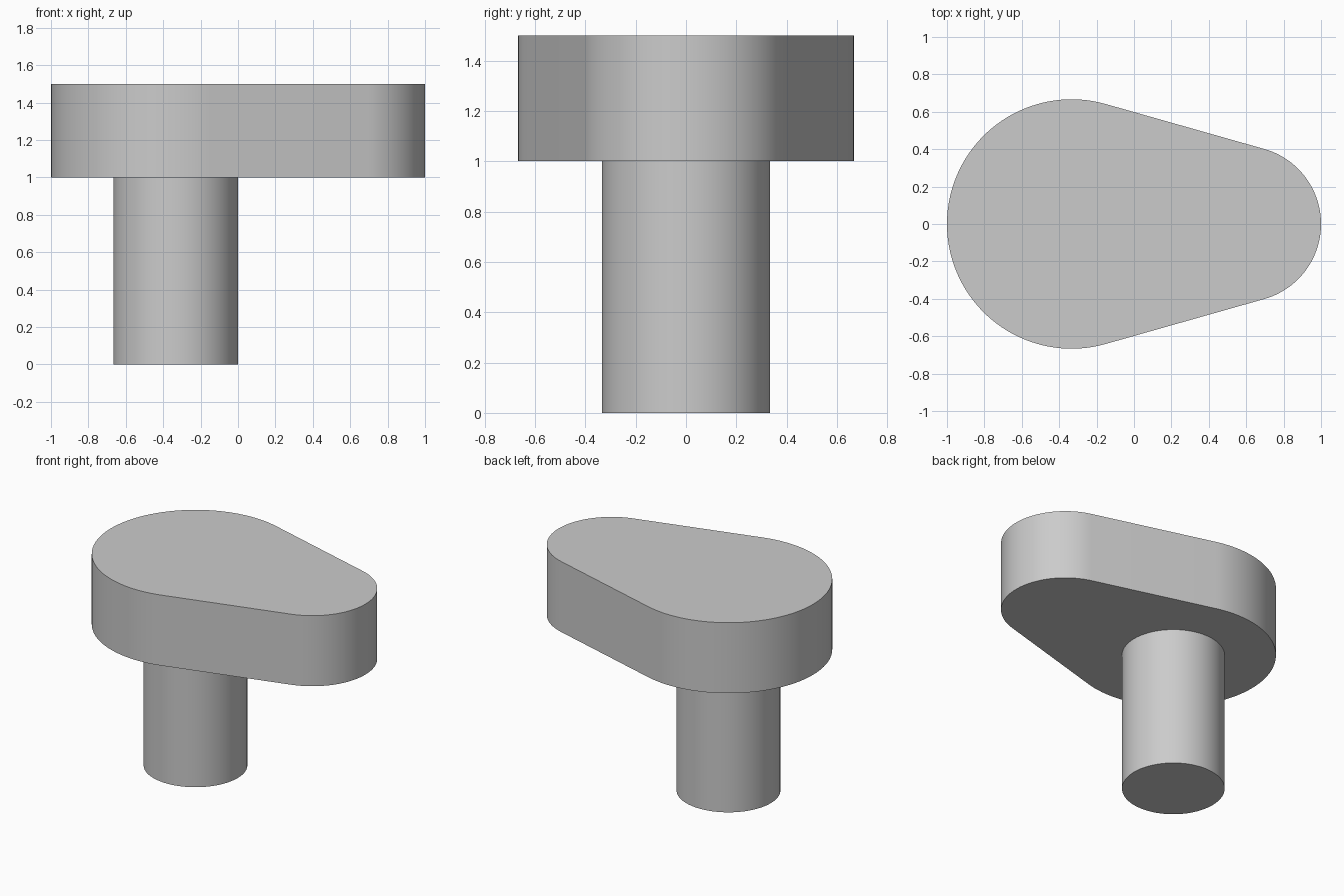
import bpy, bmesh
from math import acos, cos, sin, pi, radians

cube = bpy.data.objects.get("Cube")
if cube:
    bpy.data.objects.remove(cube, do_unlink=True)

# Single plain grey
GREY = (0.6, 0.6, 0.6, 1)
grey = bpy.data.materials.new("plain grey")
grey.use_nodes = True
grey.diffuse_color = GREY
grey.node_tree.nodes["Principled BSDF"].inputs["Base Color"].default_value = GREY


def arc(cx, radius, start, end, steps):
    """Points along an arc centred on the x axis."""
    angles = [start + (end - start) * i / steps for i in range(steps + 1)]
    return [(cx + radius * cos(a), radius * sin(a)) for a in angles]


def extrude_profile(name, outline, bottom, top):
    """Solid prism with rounded sides shaded smooth."""
    bm = bmesh.new()
    face = bm.faces.new([bm.verts.new((x, y, bottom)) for x, y in outline])
    result = bmesh.ops.extrude_face_region(bm, geom=[face], use_keep_orig=True)
    verts = [g for g in result["geom"] if isinstance(g, bmesh.types.BMVert)]
    bmesh.ops.translate(bm, verts=verts, vec=(0, 0, top - bottom))
    bmesh.ops.recalc_face_normals(bm, faces=bm.faces)
    mesh = bpy.data.meshes.new(name)
    bm.to_mesh(mesh)
    bm.free()
    mesh.materials.append(grey)
    obj = bpy.data.objects.new(name, mesh)
    bpy.context.collection.objects.link(obj)
    bpy.ops.object.select_all(action="DESELECT")
    obj.select_set(True)
    bpy.context.view_layer.objects.active = obj
    bpy.ops.object.shade_smooth_by_angle(angle=radians(30))
    return obj


# Teardrop head: two arcs joined by their common tangents
big_x, big_r = -1 / 3, 2 / 3
small_x, small_r = 7 / 12, 5 / 12
tangent = acos((big_r - small_r) / (small_x - big_x))
head_outline = (arc(small_x, small_r, -tangent, tangent, 48)
                + arc(big_x, big_r, tangent, 2 * pi - tangent, 72))
extrude_profile("head", head_outline, 1, 1.5)

# Round post under the wide end
post_outline = arc(big_x, 1 / 3, 0, 2 * pi, 96)[:-1]
extrude_profile("post", post_outline, 0, 1)
